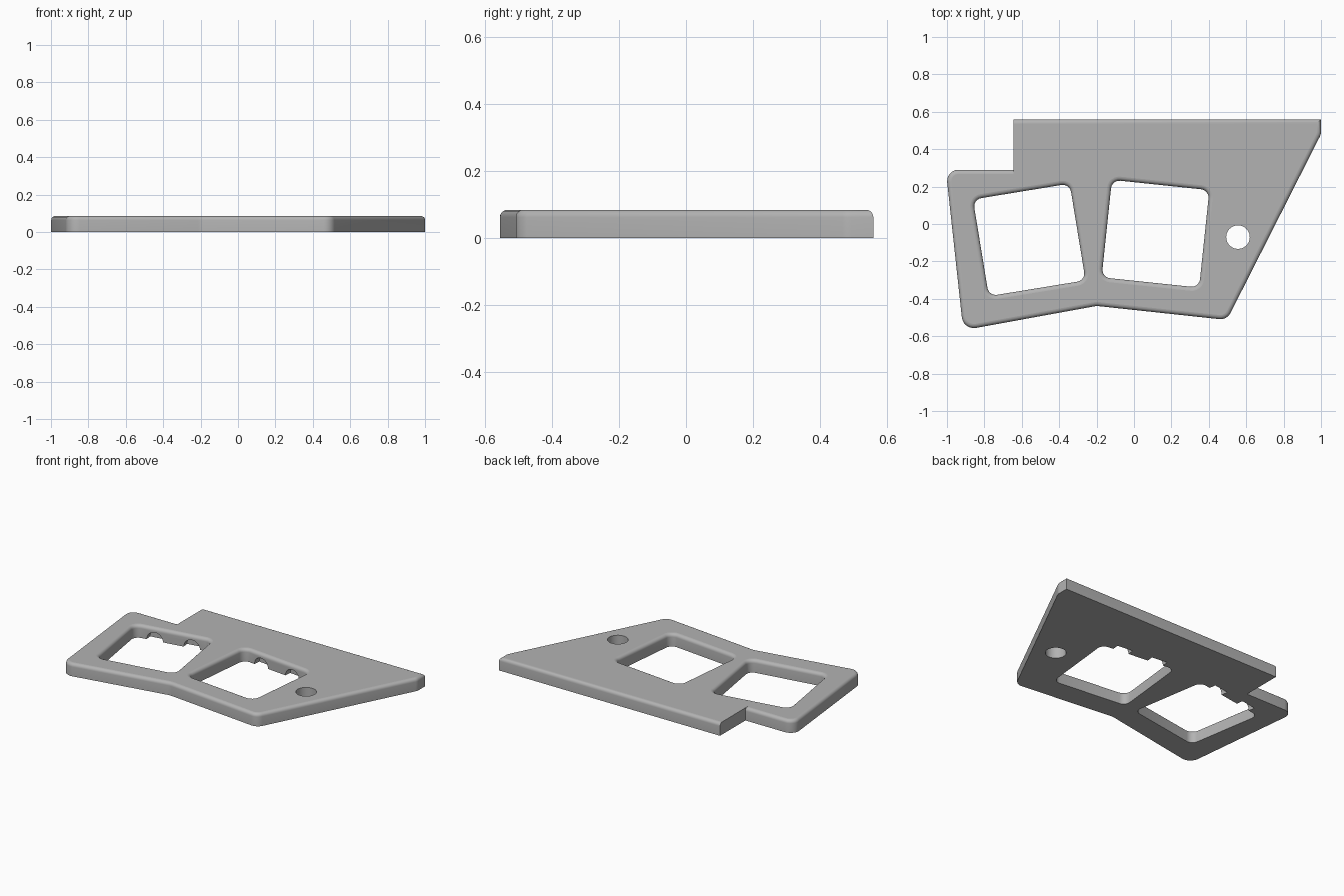
import bpy, bmesh, math
from mathutils import Vector, Matrix

if "Cube" in bpy.data.objects:
    bpy.data.objects.remove(bpy.data.objects["Cube"])

H, R = 0.085, 0.022          # plate thickness, top edge fillet
SHARP_EDGE_X = -0.645        # step wall that keeps a sharp top edge


def round_corners(pts, n=6):
    """Points (x, y, radius) -> loop with arcs at the corners."""
    out = []
    for i, (x, y, r) in enumerate(pts):
        p = Vector((x, y))
        if r == 0:
            out.append(p)
            continue
        a = (Vector(pts[i - 1][:2]) - p).normalized()
        b = (Vector(pts[(i + 1) % len(pts)][:2]) - p).normalized()
        half = a.angle(b) / 2
        c = p + (a + b).normalized() * (r / math.sin(half))
        s = p + a * (r / math.tan(half)) - c
        e = p + b * (r / math.tan(half)) - c
        sweep = s.angle_signed(e)
        for k in range(n + 1):
            t = -sweep * k / n
            out.append(c + Matrix.Rotation(t, 2) @ s)
    return out


def offset(loop, d):
    """Shift every edge to its left by d, except the sharp step wall."""
    n, lines = len(loop), []
    for i in range(n):
        p, q = loop[i], loop[(i + 1) % n]
        t = (q - p).normalized()
        sharp = abs(p.x - SHARP_EDGE_X) < 1e-4 and abs(q.x - SHARP_EDGE_X) < 1e-4
        lines.append((p + Vector((-t.y, t.x)) * (0 if sharp else d), t))
    res = []
    for i in range(n):
        (p, t), (q, s) = lines[i - 1], lines[i]
        cr = t.x * s.y - t.y * s.x
        if abs(cr) < 1e-5:
            res.append(q)
        else:
            w = q - p
            res.append(p + t * ((w.x * s.y - w.y * s.x) / cr))
    return res


def add_wall(bm, loop, fillet):
    """Vertical wall with a rounded top; returns bottom and top edge rings."""
    levels = [(0, 0)]
    if fillet:
        for k in range(6):
            a = math.pi / 2 * k / 5
            levels.append((R * (1 - math.cos(a)), H - R + R * math.sin(a)))
    else:
        levels.append((0, H))
    rings = []
    for d, z in levels:
        rings.append([bm.verts.new((p.x, p.y, z)) for p in (offset(loop, d) if d else loop)])
    n = len(loop)
    for a, b in zip(rings, rings[1:]):
        for i in range(n):
            j = (i + 1) % n
            bm.faces.new((a[i], a[j], b[j], b[i]))
    ring_edges = lambda r: [bm.edges.get((r[i], r[(i + 1) % n])) for i in range(n)]
    return ring_edges(rings[0]), ring_edges(rings[-1])


# Outer outline, counter-clockwise
outline = round_corners([
    (-0.645, 0.56, 0), (-0.645, 0.29, 0), (-1.006, 0.29, 0.06), (-0.913, -0.568, 0.065),
    (-0.2, -0.438, 0.1), (0.497, -0.513, 0.06), (1.0, 0.48, 0.06), (1.0, 0.56, 0)])

# Window frames: centre x, centre y, rotation
windows = [(-0.56, -0.085, math.radians(9.3)), (0.115, -0.052, math.radians(-6))]
W = 0.262


def frame(x, y, a):
    return Matrix.Translation((x, y, 0)) @ Matrix.Rotation(a, 4, 'Z')


loops = [(outline, True)]
for w in windows:
    corners = [frame(*w) @ Vector((sx * W, sy * W, 0))
               for sx, sy in ((-1, -1), (-1, 1), (1, 1), (1, -1))]
    loops.append((round_corners([(c.x, c.y, 0.045) for c in corners]), True))
# Round through hole
loops.append(([Vector((0.556 + 0.063 * math.cos(-t * math.pi / 20),
                       -0.07 + 0.063 * math.sin(-t * math.pi / 20))) for t in range(40)], False))

# Plate body: walls, then flat top and bottom
bm = bmesh.new()
bottom, top = [], []
for loop, fillet in loops:
    b, t = add_wall(bm, loop, fillet)
    bottom += b
    top += t
for edges in (bottom, top):
    bmesh.ops.triangle_fill(bm, edges=edges, use_beauty=True)
bmesh.ops.recalc_face_normals(bm, faces=bm.faces)
me = bpy.data.meshes.new("mounting_plate")
bm.to_mesh(me)
plate = bpy.data.objects.new("mounting_plate", me)
bpy.context.collection.objects.link(plate)

# Arched notches under the back wall of each window
bm = bmesh.new()
for w in windows:
    for u in (-0.125, 0.125):
        m = frame(*w) @ Matrix.Translation((u, W, 0)) @ Matrix.Rotation(math.pi / 2, 4, 'X')
        bmesh.ops.create_cone(bm, cap_ends=True, segments=32, radius1=0.055,
                              radius2=0.055, depth=0.09, matrix=m)
cut_me = bpy.data.meshes.new("notch_cutter")
bm.to_mesh(cut_me)
cutter = bpy.data.objects.new("notch_cutter", cut_me)
cutter.hide_render = True
bpy.context.collection.objects.link(cutter)
mod = plate.modifiers.new("notches", 'BOOLEAN')
mod.operation, mod.solver, mod.object = 'DIFFERENCE', 'EXACT', cutter
bpy.context.view_layer.objects.active = plate
plate.select_set(True)
bpy.ops.object.modifier_apply(modifier=mod.name)
bpy.data.objects.remove(cutter)

# Shading and colour
bpy.ops.object.shade_smooth_by_angle(angle=math.radians(30))
for f in plate.data.polygons:
    if abs(f.normal.z) > 0.9999:
        f.use_smooth = False
grey = bpy.data.materials.new("plain grey")
grey.diffuse_color = (0.45, 0.45, 0.45, 1)
grey.use_nodes = True
grey.node_tree.nodes["Principled BSDF"].inputs["Base Color"].default_value = grey.diffuse_color
plate.data.materials.clear()
plate.data.materials.append(grey)
